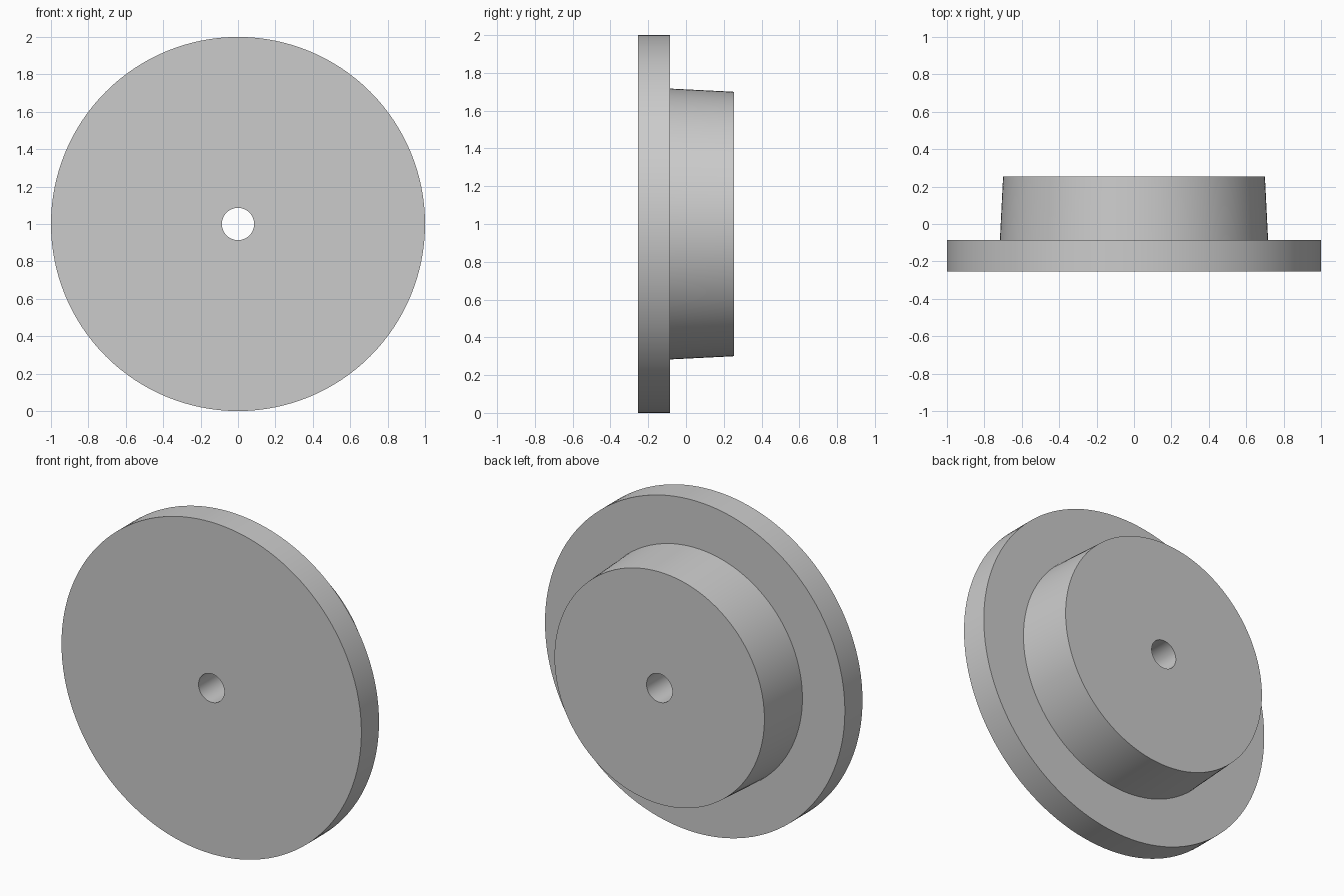
import bpy
import bmesh
from math import cos, sin, tau, radians

cube = bpy.data.objects.get("Cube")
if cube:
    bpy.data.objects.remove(cube, do_unlink=True)

SEGMENTS = 128
CENTRE_Z = 1.0

# Plain grey material
grey = bpy.data.materials.new("plain_grey")
grey.use_nodes = True
colour = (0.6, 0.6, 0.6, 1.0)
grey.diffuse_color = colour
grey.node_tree.nodes["Principled BSDF"].inputs["Base Color"].default_value = colour

# Closed cross-section as (radius, y): bore, front face, rim, shoulder, tapered hub
BORE, FRONT, BACK, SHOULDER = 0.086, -0.253, 0.253, -0.085
profile = [(BORE, FRONT), (1.0, FRONT), (1.0, SHOULDER),
           (0.717, SHOULDER), (0.7, BACK), (BORE, BACK)]


def lathe(name, section, material):
    """Revolve a closed section around the y axis."""
    bm = bmesh.new()
    rings = []
    for radius, y in section:
        rings.append([bm.verts.new((radius * cos(tau * i / SEGMENTS), y,
                                    CENTRE_Z + radius * sin(tau * i / SEGMENTS)))
                      for i in range(SEGMENTS)])
    for a, b in zip(rings, rings[1:] + rings[:1]):
        for i in range(SEGMENTS):
            j = (i + 1) % SEGMENTS
            bm.faces.new((a[i], a[j], b[j], b[i]))
    bmesh.ops.recalc_face_normals(bm, faces=bm.faces)
    mesh = bpy.data.meshes.new(name)
    bm.to_mesh(mesh)
    bm.free()
    mesh.materials.append(material)
    obj = bpy.data.objects.new(name, mesh)
    bpy.context.collection.objects.link(obj)
    return obj


# Flanged wheel with a bored hub
wheel = lathe("flanged_wheel", profile, grey)
bpy.ops.object.select_all(action="DESELECT")
wheel.select_set(True)
bpy.context.view_layer.objects.active = wheel
bpy.ops.object.shade_smooth_by_angle(angle=radians(30))
